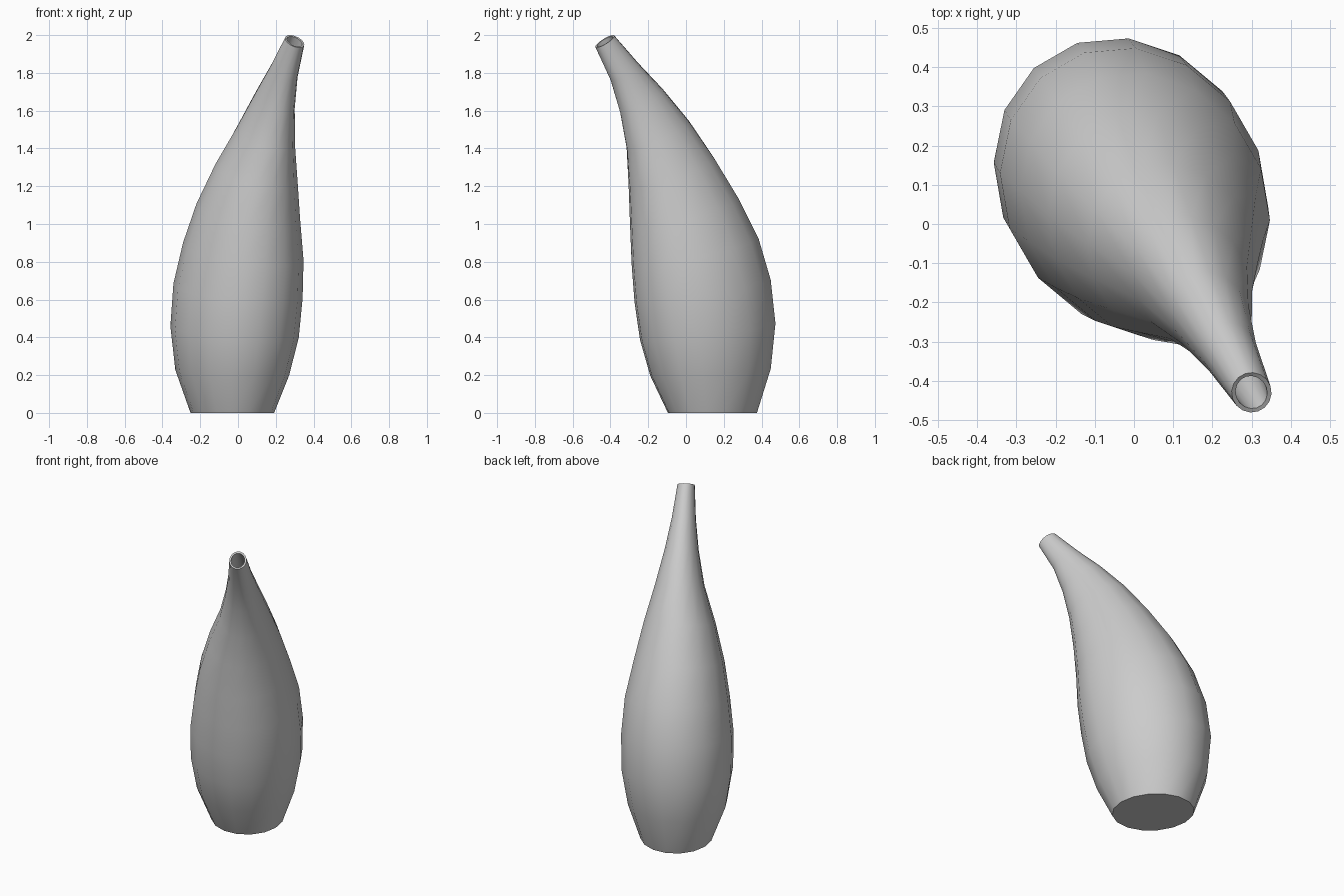
import bpy, bmesh, math
from mathutils import Vector

if "Cube" in bpy.data.objects:
    bpy.data.objects.remove(bpy.data.objects["Cube"], do_unlink=True)

SIDES = 16
LEAN = Vector((0.5, -0.866, 0))      # direction the neck leans
ACROSS = Vector((0.866, 0.5, 0))

# Cross-sections: centre x, y, z, half-width along lean, half-width across, slope
SECTIONS = [
    (-.03, .14, 0, .245, .213, 0),
    (-.03, .13, .215, .33, .292, .07),
    (-.018, .115, .43, .371, .329, .14),
    (0, .088, .645, .373, .331, .19),
    (.028, .048, .855, .347, .309, .24),
    (.055, -.008, 1.06, .297, .267, .29),
    (.098, -.075, 1.27, .236, .211, .36),
    (.148, -.148, 1.47, .175, .145, .45),
    (.195, -.235, 1.65, .12, .1, .55),
    (.243, -.325, 1.805, .077, .071, .62),
    (.3, -.43, 1.967, .051, .051, .66),
]

# Grey glaze
grey = bpy.data.materials.new("grey_glaze")
grey.use_nodes = True
colour = (.6, .6, .6, 1)
grey.diffuse_color = colour
grey.node_tree.nodes["Principled BSDF"].inputs["Base Color"].default_value = colour


def add_ring(bm, x, y, z, along, across, slope):
    """One tilted elliptical loop of the body."""
    ring = []
    for i in range(SIDES):
        t = 2 * math.pi * (i + .5) / SIDES
        a = along * math.cos(t)
        p = Vector((x, y, z - slope * a)) + LEAN * a + ACROSS * across * math.sin(t)
        ring.append(bm.verts.new(p))
    return ring


# Body lofted through the sections, closed below and open at the mouth
bm = bmesh.new()
rings = [add_ring(bm, *s) for s in SECTIONS]
for low, high in zip(rings, rings[1:]):
    for i in range(SIDES):
        j = (i + 1) % SIDES
        bm.faces.new((low[i], low[j], high[j], high[i]))
bm.faces.new(rings[0][::-1])
mesh = bpy.data.meshes.new("leaning_vase")
bm.to_mesh(mesh)
bm.free()
mesh.materials.append(grey)
vase = bpy.data.objects.new("leaning_vase", mesh)
bpy.context.collection.objects.link(vase)

# Thin hollow wall
wall = vase.modifiers.new("wall", "SOLIDIFY")
wall.thickness = .011
wall.offset = -1

# Smooth sides with a crisp rim and foot
bpy.ops.object.select_all(action="DESELECT")
vase.select_set(True)
bpy.context.view_layer.objects.active = vase
bpy.ops.object.modifier_apply(modifier=wall.name)
bpy.ops.object.shade_smooth_by_angle(angle=math.radians(35))
